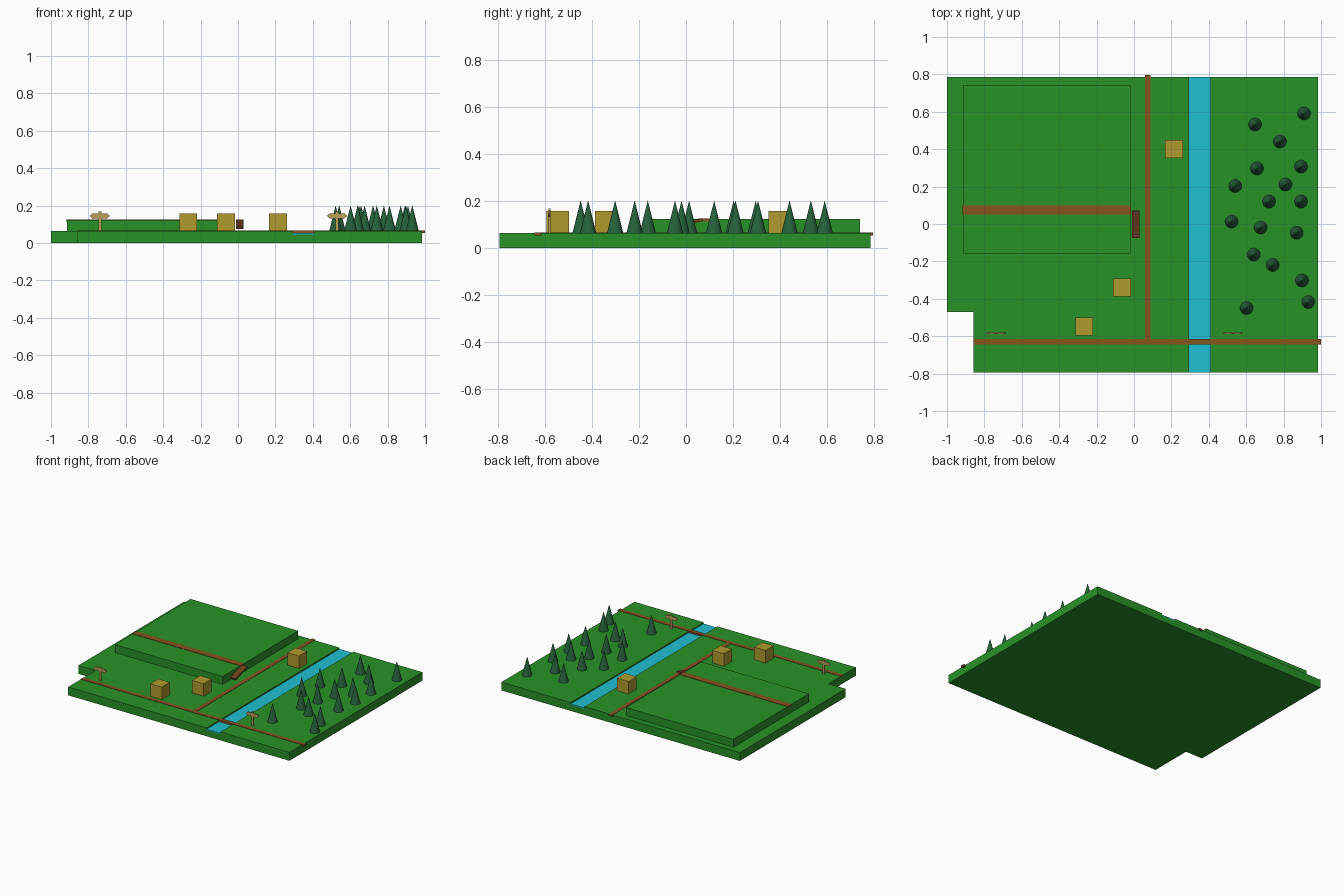
import bpy, bmesh
from math import atan2, hypot

if "Cube" in bpy.data.objects:
    bpy.data.objects.remove(bpy.data.objects["Cube"])


def mat(name, r, g, b):
    m = bpy.data.materials.new(name)
    m.diffuse_color = [(c / 255) ** 2.2 for c in (r, g, b)] + [1]
    m.use_nodes = True
    m.node_tree.nodes["Principled BSDF"].inputs["Base Color"].default_value = m.diffuse_color
    return m


GRASS = mat("grass", 45, 145, 44)
WATER = mat("water", 38, 190, 210)
DIRT = mat("dirt", 134, 84, 36)
WOOD = mat("ramp_wood", 112, 66, 32)
HOUSE = mat("house_yellow", 175, 154, 50)
TREE = mat("tree_green", 42, 98, 62)
SIGN = mat("sign_wood", 185, 160, 85)
TOP = 0.063  # ground level


def finish(name, bm, material):
    bmesh.ops.recalc_face_normals(bm, faces=bm.faces)
    me = bpy.data.meshes.new(name)
    bm.to_mesh(me)
    bm.free()
    me.materials.append(material)
    ob = bpy.data.objects.new(name, me)
    bpy.context.collection.objects.link(ob)
    return ob


def prism(name, pts, vec, material):
    """Extrude a closed 3D outline along vec."""
    bm = bmesh.new()
    f = bm.faces.new([bm.verts.new(p) for p in pts])
    ext = bmesh.ops.extrude_face_region(bm, geom=[f])["geom"]
    bmesh.ops.translate(bm, vec=vec, verts=[v for v in ext if isinstance(v, bmesh.types.BMVert)])
    return finish(name, bm, material)


def box(name, x0, x1, y0, y1, z0, z1, material):
    return prism(name, [(x0, y0, z0), (x1, y0, z0), (x1, y1, z0), (x0, y1, z0)],
                 (0, 0, z1 - z0), material)


# ground slab with a missing corner
outline = [(-0.858, -0.794), (0.985, -0.794), (0.985, 0.787),
           (-1, 0.787), (-1, -0.47), (-0.858, -0.47)]
ground = prism("ground", [(x, y, 0) for x, y in outline], (0, 0, TOP), GRASS)

# river channel and water
cutter = box("channel_cutter", 0.294, 0.409, -1, 1, 0.045, 0.2, GRASS)
cutter.hide_render = True
cutter.hide_set(True)
cut = ground.modifiers.new("channel", "BOOLEAN")
cut.operation = "DIFFERENCE"
cut.solver = "EXACT"
cut.object = cutter
box("river", 0.294, 0.409, -0.794, 0.787, 0.045, 0.053, WATER)

# raised plateau
box("plateau", -0.915, -0.018, -0.157, 0.742, TOP - 0.005, 0.123, GRASS)

# roads
box("front_road", -0.858, 1, -0.645, -0.615, 0.053, 0.0655, DIRT)
box("cross_road", 0.058, 0.088, -0.616, 0.797, 0.053, 0.065, DIRT)
box("plateau_road", -0.918, -0.015, 0.051, 0.099, 0.113, 0.1255, DIRT)

# ramp down from the plateau
ramp = box("ramp", -0.021, 0.021, -hypot(0.143, 0.04) / 2, hypot(0.143, 0.04) / 2,
           -0.006, 0.006, WOOD)
ramp.location = (0.009, -0.001, 0.101)
ramp.rotation_euler.x = atan2(0.04, 0.143)

# houses
for i, (x, y) in enumerate([(0.213, 0.4), (-0.063, -0.34), (-0.266, -0.547)]):
    box(f"house_{i + 1}", x - 0.048, x + 0.048, y - 0.048, y + 0.048, TOP - 0.002, 0.157, HOUSE)

# signposts with a board pointed at both ends
for side, x in (("left", -0.739), ("right", 0.53)):
    box(f"{side}_sign_post", x - 0.008, x + 0.008, -0.586, -0.578, TOP - 0.002, 0.167, SIGN)
    board = [(-0.054, 0.145), (-0.04, 0.132), (0.04, 0.132),
             (0.054, 0.145), (0.04, 0.158), (-0.04, 0.158)]
    prism(f"{side}_sign_board", [(x + a, -0.588, z) for a, z in board], (0, 0.008, 0), SIGN)

# forest of cones
trees = [(.647, .532), (.909, .591), (.78, .441), (.658, .297), (.893, .307), (.81, .211),
         (.541, .203), (.722, .12), (.893, .12), (.522, .013), (.677, -.019), (.87, -.047),
         (.64, -.163), (.742, -.219), (.898, -.302), (.932, -.417), (.602, -.449)]
for i, (x, y) in enumerate(trees):
    bm = bmesh.new()
    bmesh.ops.create_cone(bm, cap_ends=True, segments=32, radius1=0.035, radius2=0, depth=0.139)
    bmesh.ops.translate(bm, vec=(x, y, TOP - 0.001 + 0.0695), verts=bm.verts)
    finish(f"tree_{i + 1}", bm, TREE)
